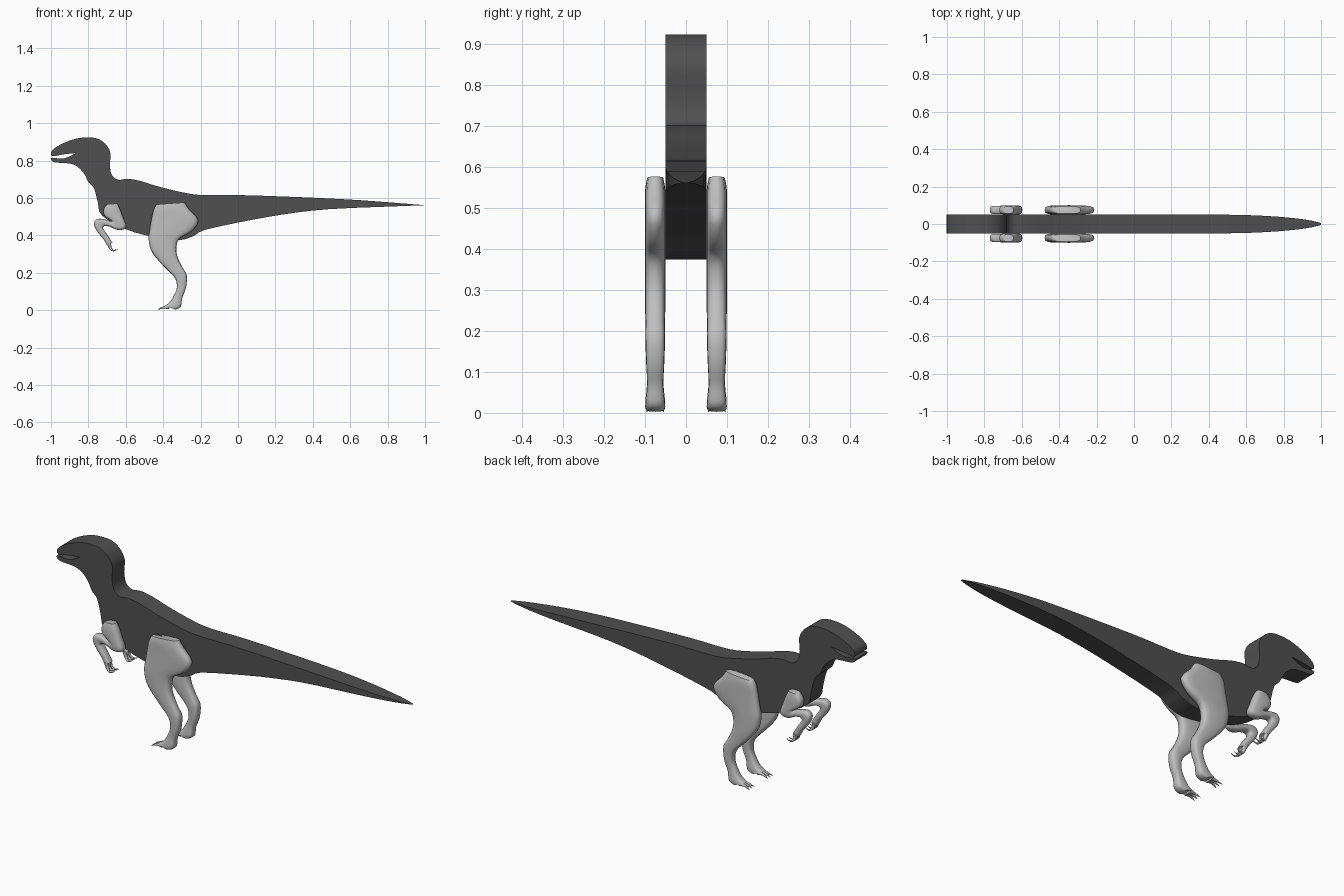
import bpy
import bmesh
import math
from mathutils import Vector

default_cube = bpy.data.objects.get("Cube")
if default_cube:
    bpy.data.objects.remove(default_cube, do_unlink=True)


def make_material(name, value):
    material = bpy.data.materials.new(name)
    material.use_nodes = True
    colour = (value, value, value, 1)
    material.diffuse_color = colour
    material.node_tree.nodes["Principled BSDF"].inputs["Base Color"].default_value = colour
    return material


dark_grey = make_material("dark grey", 0.08)
light_grey = make_material("light grey", 0.52)


def smooth_run(points, steps):
    """Open Catmull-Rom spline through tuples of any length."""
    vectors = [Vector(p) for p in points]
    padded = [vectors[0]] + vectors + [vectors[-1]]
    result = []
    for a, b, c, d in zip(padded, padded[1:], padded[2:], padded[3:]):
        for step in range(steps):
            t = step / steps
            result.append(0.5 * (2 * b + (c - a) * t
                                 + (2 * a - 5 * b + 4 * c - d) * t ** 2
                                 + (3 * b - a - 3 * c + d) * t ** 3))
    return result + [vectors[-1]]


def finish(bm, name, material, angle=40):
    bmesh.ops.recalc_face_normals(bm, faces=bm.faces[:])
    mesh = bpy.data.meshes.new(name)
    bm.to_mesh(mesh)
    bm.free()
    mesh.materials.append(material)
    obj = bpy.data.objects.new(name, mesh)
    bpy.context.collection.objects.link(obj)
    bpy.ops.object.select_all(action="DESELECT")
    obj.select_set(True)
    bpy.context.view_layer.objects.active = obj
    bpy.ops.object.shade_smooth_by_angle(angle=math.radians(angle))
    return obj


# Body: flat slab cut to a side profile, with the tail end narrowed
def build_body(name, runs, half_width):
    outline = []
    for run in runs:
        outline += smooth_run(run, 3)[:-1]
    bm = bmesh.new()
    near = [bm.verts.new((p[0], -half_width, p[1])) for p in outline]
    face = bm.faces.new(near)
    extruded = bmesh.ops.extrude_face_region(bm, geom=[face], use_keep_orig=True)
    far = [g for g in extruded["geom"] if isinstance(g, bmesh.types.BMVert)]
    bmesh.ops.translate(bm, verts=far, vec=(0, 2 * half_width, 0))
    tail_start = 0.45
    for cut in (tail_start, 0.6, 0.7, 0.8, 0.9, 0.95):
        bmesh.ops.bisect_plane(bm, geom=bm.verts[:] + bm.edges[:] + bm.faces[:],
                               plane_co=(cut, 0, 0), plane_no=(1, 0, 0))
    for v in bm.verts:
        if v.co.x > tail_start:
            along = min(1, (v.co.x - tail_start) / (1 - tail_start))
            v.co.y *= max(0.02, 1 - along ** 2) ** 0.6
    bmesh.ops.remove_doubles(bm, verts=bm.verts[:], dist=0.0005)
    return finish(bm, name, dark_grey)


back_line = [(-1, .835), (-.99, .858), (-.94, .89), (-.87, .916), (-.81, .923),
             (-.755, .918), (-.71, .89), (-.682, .84), (-.685, .775), (-.674, .722),
             (-.64, .697), (-.59, .702), (-.52, .69), (-.43, .662), (-.28, .626),
             (-.18, .615), (.01, .615), (.33, .604), (.65, .588), (1, .561)]
belly_line = [(1, .561), (.87, .556), (.49, .54), (.25, .513), (.01, .47),
              (-.18, .428), (-.24, .395), (-.32, .374), (-.47, .395), (-.6, .433),
              (-.727, .505), (-.75, .578), (-.77, .652), (-.8, .684), (-.82, .725),
              (-.856, .765), (-.9, .784), (-.98, .79), (-1, .805)]
mouth_floor = [(-1, .805), (-.995, .815), (-.93, .811), (-.866, .84)]
mouth_roof = [(-.866, .84), (-.93, .833), (-.99, .823), (-1, .835)]
build_body("body", [back_line, belly_line, mouth_floor, mouth_roof], 0.05)


# Limbs: rounded sections spanning front edge to rear edge, (x, z, x, z, half depth)
def build_limb(name, stations, y, sides=16, power=0.6):
    bm = bmesh.new()
    rings = []
    for fx, fz, rx, rz, depth in smooth_run(stations, 3):
        front, rear = Vector((fx, y, fz)), Vector((rx, y, rz))
        centre, half = (front + rear) / 2, (front - rear) / 2
        ring = []
        for i in range(sides):
            angle = math.tau * i / sides
            c, s = math.cos(angle), math.sin(angle)
            across = math.copysign(abs(c) ** power, c)
            out = math.copysign(abs(s) ** power, s)
            ring.append(bm.verts.new(centre + half * across + Vector((0, depth * out, 0))))
        rings.append(ring)
    for a, b in zip(rings, rings[1:]):
        for i in range(sides):
            j = (i + 1) % sides
            bm.faces.new((a[i], a[j], b[j], b[i]))
    bm.faces.new(rings[0])
    bm.faces.new(rings[-1])
    return finish(bm, name, light_grey, 60)


# Claws: tapered hooks following a short path
def build_claw(name, path, radius, sides=8):
    points = smooth_run(path, 2)
    bm = bmesh.new()
    rings = []
    for i, p in enumerate(points):
        ahead = points[min(i + 1, len(points) - 1)] - points[max(i - 1, 0)]
        turn = ahead.to_track_quat("Z", "Y")
        r = radius * (1 - 0.92 * i / (len(points) - 1))
        rings.append([bm.verts.new(p + turn @ Vector((r * math.cos(math.tau * k / sides),
                                                     r * math.sin(math.tau * k / sides), 0)))
                      for k in range(sides)])
    for a, b in zip(rings, rings[1:]):
        for k in range(sides):
            j = (k + 1) % sides
            bm.faces.new((a[k], a[j], b[j], b[k]))
    bm.faces.new(rings[0])
    bm.faces.new(rings[-1])
    return finish(bm, name, light_grey, 60)


leg = [(-.435, .565, -.285, .576, .02), (-.45, .54, -.262, .54, .025),
       (-.462, .49, -.212, .48, .025), (-.472, .43, -.25, .42, .025),
       (-.478, .38, -.315, .38, .025), (-.465, .32, -.33, .325, .025),
       (-.43, .27, -.32, .275, .025), (-.385, .222, -.295, .225, .024),
       (-.336, .17, -.274, .185, .024), (-.327, .12, -.278, .12, .022),
       (-.342, .08, -.298, .065, .02), (-.365, .042, -.306, .018, .024),
       (-.392, .024, -.335, .003, .024)]
arm = [(-.7, .566, -.645, .57, .019), (-.718, .54, -.63, .54, .024),
       (-.715, .505, -.613, .495, .025), (-.685, .485, -.597, .442, .025),
       (-.677, .475, -.64, .428, .024), (-.71, .484, -.685, .446, .023),
       (-.75, .488, -.712, .45, .022), (-.77, .465, -.722, .44, .021),
       (-.756, .425, -.716, .428, .02), (-.72, .38, -.694, .396, .02),
       (-.7, .345, -.672, .36, .02)]

for side, sign in (("near", -1), ("far", 1)):
    y = sign * 0.075
    build_limb(side + "_hind_leg", leg, y)
    build_limb(side + "_arm", arm, y)
    for number, spread in enumerate((-1, 0, 1), 1):
        ty = y + spread * 0.014
        tip = y + spread * 0.021
        build_claw(f"{side}_toe_claw_{number}",
                   [(-.37, ty, .016), (-.4, ty, .014), (-.43, tip, .003)], 0.011)
        build_claw(f"{side}_finger_claw_{number}",
                   [(-.69, ty, .36), (-.682, ty, .33), (-.665, tip, .318),
                    (-.642, tip, .325)], 0.011)
